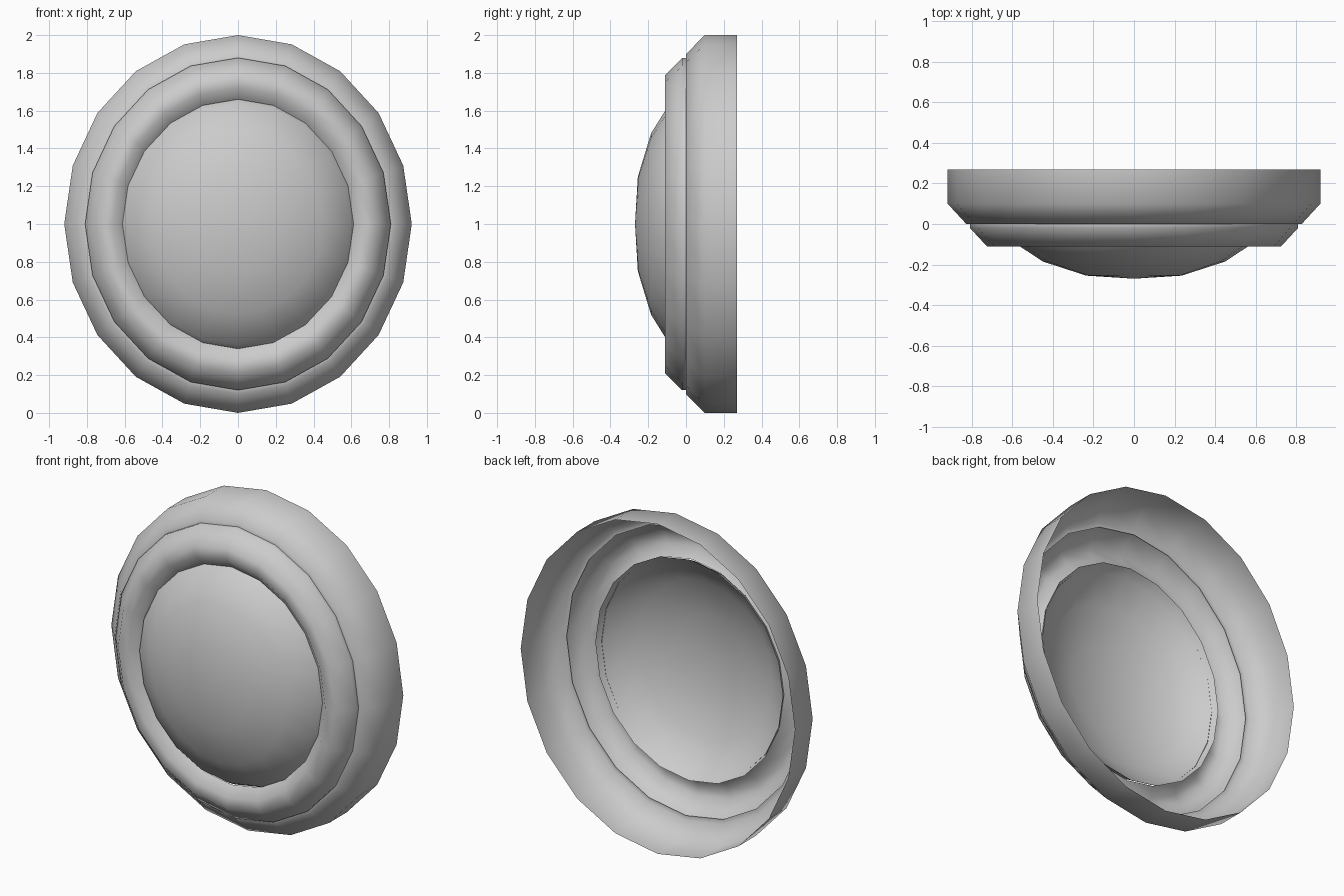
import bpy
import bmesh
import math

cube = bpy.data.objects.get("Cube")
if cube:
    bpy.data.objects.remove(cube, do_unlink=True)

SIDES = 20

grey = bpy.data.materials.new("plain grey")
grey.use_nodes = True
colour = (0.6, 0.6, 0.6, 1)
grey.diffuse_color = colour
grey.node_tree.nodes["Principled BSDF"].inputs["Base Color"].default_value = colour


def oval_shell(name, profile, x_scale):
    """Sweep (radius, y) points, back to front, round an oval about the y axis."""
    bm = bmesh.new()
    rings = []
    for radius, y in profile:
        if radius == 0:
            rings.append([bm.verts.new((0, y, 1))] * SIDES)
            continue
        ring = []
        for i in range(SIDES):
            a = math.tau * i / SIDES
            ring.append(bm.verts.new((radius * x_scale * math.cos(a), y, 1 + radius * math.sin(a))))
        rings.append(ring)
    for back, front in zip(rings, rings[1:]):
        for i in range(SIDES):
            j = (i + 1) % SIDES
            corners = [back[i], front[i], front[j], back[j]]
            bm.faces.new(list(dict.fromkeys(corners)))
    # Keep the open shells facing outward and forward
    bm.normal_update()
    if sum(f.normal.y * f.calc_area() for f in bm.faces) > 0:
        bmesh.ops.reverse_faces(bm, faces=bm.faces[:])
    mesh = bpy.data.meshes.new(name)
    bm.to_mesh(mesh)
    bm.free()
    mesh.materials.append(grey)
    obj = bpy.data.objects.new(name, mesh)
    bpy.context.collection.objects.link(obj)
    bpy.ops.object.select_all(action='DESELECT')
    obj.select_set(True)
    bpy.context.view_layer.objects.active = obj
    bpy.ops.object.shade_smooth_by_angle(angle=math.radians(60))
    return obj


# Outer housing, open at the back, with a small lip behind the bezel
oval_shell("housing", [(1, 0.27), (1, 0.1), (0.9, 0), (0.87, 0)], 0.92)

# Raised bezel ring with a sloped inner wall
oval_shell("bezel_ring", [(0.88, 0), (0.88, -0.02), (0.79, -0.11), (0.72, -0.11), (0.66, -0.06)], 0.92)

# Domed lens, slightly rounder than the bezel opening
oval_shell("lens_dome", [(0.67, -0.03), (0.64, -0.085), (0.48, -0.185), (0.25, -0.255), (0, -0.27)], 0.94)
